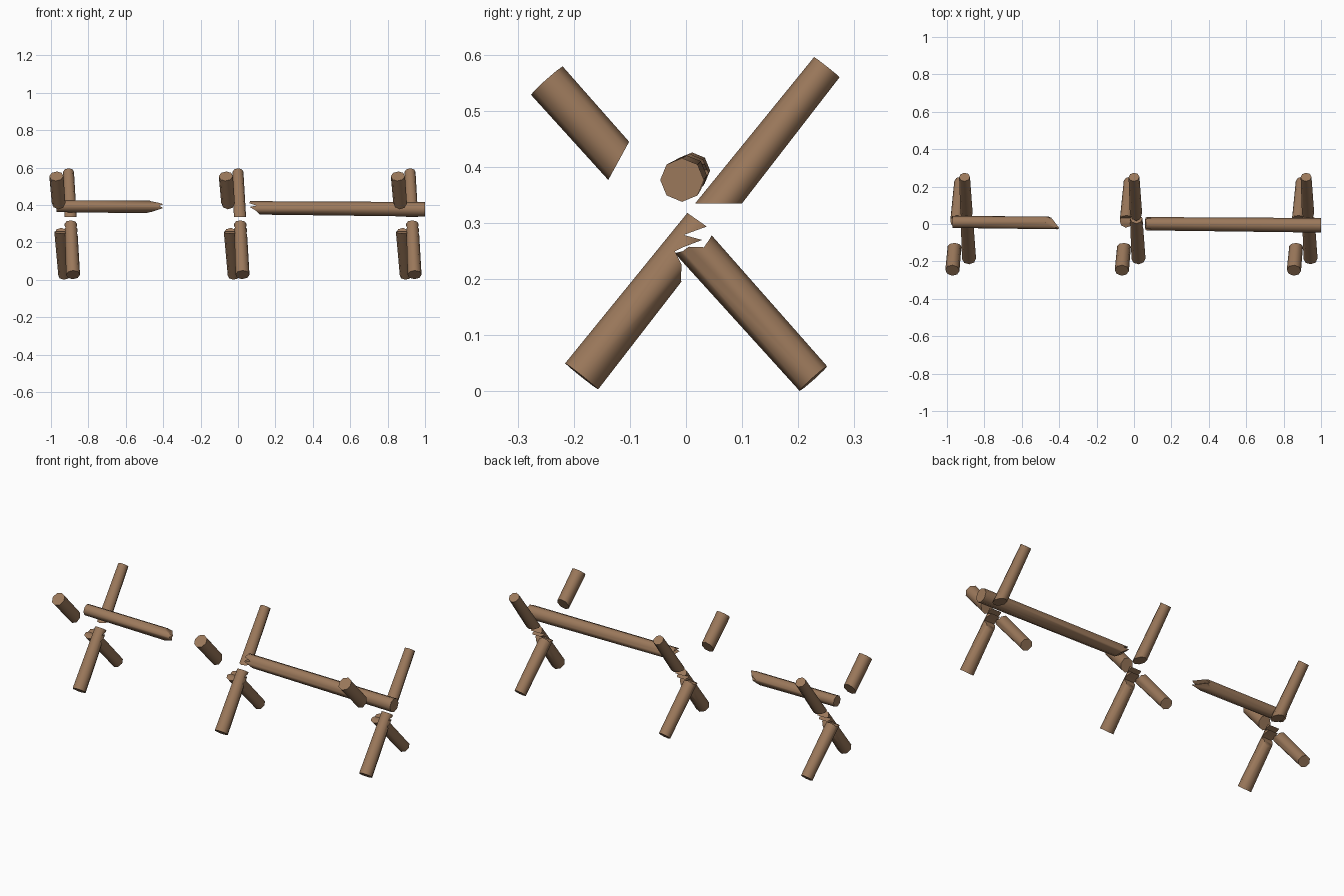
import bpy, bmesh, math
from mathutils import Vector

if "Cube" in bpy.data.objects:
    bpy.data.objects.remove(bpy.data.objects["Cube"])

wood = bpy.data.materials.new("brown wood")
wood.diffuse_color = (0.33, 0.19, 0.105, 1)
wood.use_nodes = True
wood.node_tree.nodes["Principled BSDF"].inputs["Base Color"].default_value = wood.diffuse_color


def make_object(name, bm):
    bmesh.ops.recalc_face_normals(bm, faces=bm.faces)
    mesh = bpy.data.meshes.new(name)
    bm.to_mesh(mesh)
    bm.free()
    obj = bpy.data.objects.new(name, mesh)
    bpy.context.collection.objects.link(obj)
    return obj


def log(name, a, b, ra, rb, profile, sweep):
    """Tapered eight-sided log from a to b, keeping only what lies in a swept profile."""
    a, b = Vector(a), Vector(b)
    bm = bmesh.new()
    bmesh.ops.create_cone(bm, cap_ends=True, segments=8, radius1=ra, radius2=rb,
                          depth=(b - a).length)
    rot = (b - a).to_track_quat('Z', 'Y').to_matrix().to_4x4()
    bm.transform(rot)
    bmesh.ops.translate(bm, verts=bm.verts, vec=(a + b) / 2)
    obj = make_object(name, bm)
    obj.data.materials.append(wood)

    # splintered break: intersect with the profile prism
    cm = bmesh.new()
    face = cm.faces.new([cm.verts.new(p) for p in profile])
    ext = bmesh.ops.extrude_face_region(cm, geom=[face])
    bmesh.ops.translate(cm, vec=sweep,
                        verts=[v for v in ext["geom"] if isinstance(v, bmesh.types.BMVert)])
    cutter = make_object("cutter", cm)
    cutter.hide_render = True
    mod = obj.modifiers.new("break", 'BOOLEAN')
    mod.operation, mod.solver, mod.object = 'INTERSECT', 'EXACT', cutter
    bpy.ops.object.select_all(action='DESELECT')
    obj.select_set(True)
    bpy.context.view_layer.objects.active = obj
    bpy.ops.object.modifier_apply(modifier=mod.name)
    bpy.data.objects.remove(cutter)
    bpy.ops.object.shade_smooth_by_angle(angle=math.radians(50))
    return obj


# break profiles of the crossed posts, in y and z
cuts = {
    "upper_front_post": [(-.173, .314), (-.068, .506), (-.1, .8), (-.5, .8), (-.5, .3)],
    "lower_back_post": [(.4, -.1), (.4, .1), (.06, .31), (.043, .273), (.032, .257), (.005, .258),
                        (-.006, .25), (-.022, .246), (-.06, .24), (-.06, -.1)],
    "lower_front_post": [(-.4, -.1), (-.4, .34), (-.02, .335), (-.003, .322), (.037, .294),
                         (-.004, .279), (.029, .27), (-.003, .258), (-.02, .25), (-.008, .226),
                         (-.009, .2), (.05, -.1)],
    "upper_back_post": [(-.2, .335), (.5, .335), (.5, .8), (-.2, .8)],
}
# the two crossing lines of each frame: start, end, radii
front_line = ((-.065, -.248, .554), (-.022, .227, .023), .038, .033)
back_line = ((.024, -.186, .027), (0, .251, .578), .0375, .029)
lines = {"upper_front_post": front_line, "lower_back_post": front_line,
         "lower_front_post": back_line, "upper_back_post": back_line}

# three broken cross frames
for side, x in (("left", -.906), ("middle", 0), ("right", .92)):
    for part, profile in cuts.items():
        a, b, ra, rb = lines[part]
        shift = Vector((x, 0, 0))
        log(side + "_" + part, Vector(a) + shift, Vector(b) + shift, ra, rb,
            [(x - .2, y, z) for y, z in profile], (.4, 0, 0))

# snapped rail, in x and z
beam = ((-.97, .011, .394), (1, -.007, .377), .032, .039)
left_break = [(-1.2, .3), (-1.2, .5), (-.46, .45), (-.445, .42), (-.395, .405), (-.42, .395),
              (-.4, .384), (-.48, .352), (-.5, .3)]
right_break = [(1.2, .3), (1.2, .5), (.08, .45), (.06, .41), (.1, .397), (.062, .39),
               (.095, .37), (.115, .352), (.115, .3)]
log("left_rail", *beam, [(x + .025, -.06, z) for x, z in left_break], (-.1, .13, 0))
log("right_rail", *beam, [(x, -.1, z) for x, z in right_break], (0, .2, 0))
